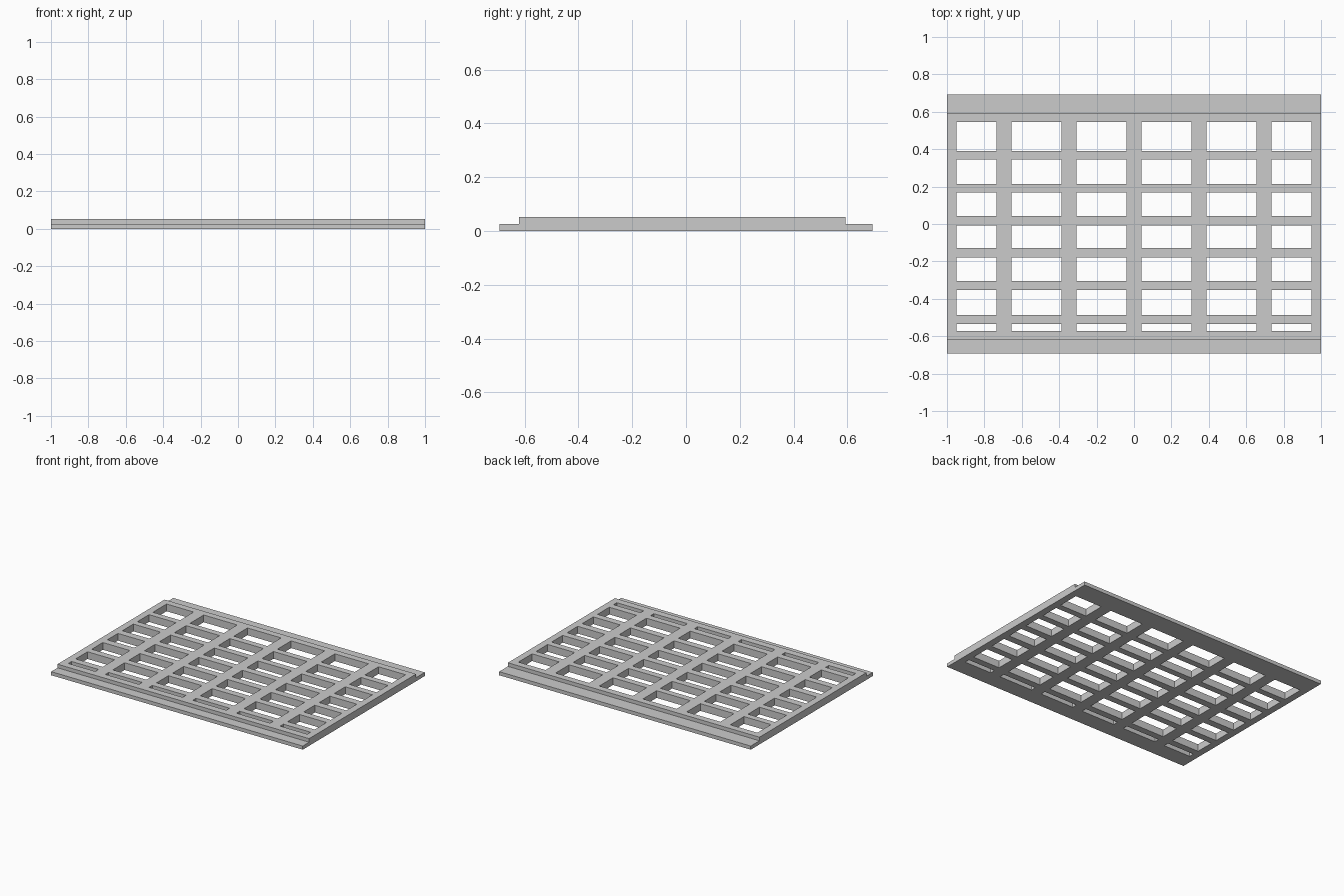
import bpy
import bmesh

cube = bpy.data.objects.get("Cube")
if cube:
    bpy.data.objects.remove(cube, do_unlink=True)

LIP_HEIGHT = 0.026
FULL_HEIGHT = 0.052

# Grid lines across the panel: openings lie between alternate pairs
half = [0.04, 0.307, 0.388, 0.655, 0.735, 0.95, 1.0]
xs = [-x for x in reversed(half)] + half
rows = [(-0.571, -0.534), (-0.486, -0.352), (-0.304, -0.178), (-0.127, -0.007),
        (0.044, 0.169), (0.215, 0.346), (0.391, 0.546)]
front_step, back_step = -0.621, 0.594
ys = [-0.693, front_step] + [y for row in rows for y in row] + [back_step, 0.693]

grey = bpy.data.materials.new("light grey")
grey.use_nodes = True
grey.diffuse_color = (0.6, 0.6, 0.6, 1)
grey.node_tree.nodes["Principled BSDF"].inputs["Base Color"].default_value = (0.6, 0.6, 0.6, 1)


def raise_faces(bm, faces, height, keep):
    """Extrude a connected region upward and return its new top faces."""
    result = bmesh.ops.extrude_face_region(bm, geom=faces, use_keep_orig=keep)["geom"]
    verts = [g for g in result if isinstance(g, bmesh.types.BMVert)]
    bmesh.ops.translate(bm, verts=verts, vec=(0, 0, height))
    return [g for g in result if isinstance(g, bmesh.types.BMFace)]


# Flat sheet with the window openings left out
bm = bmesh.new()
grid = [[bm.verts.new((x, y, 0)) for x in xs] for y in ys]
for j in range(len(ys) - 1):
    for i in range(len(xs) - 1):
        in_row = 2 <= j < len(ys) - 2 and j % 2 == 0
        if in_row and i % 2 == 1:
            continue
        bm.faces.new((grid[j][i], grid[j][i + 1], grid[j + 1][i + 1], grid[j + 1][i]))

# Base thickness everywhere, then the raised lattice between the two lips
top = raise_faces(bm, bm.faces[:], LIP_HEIGHT, True)
lattice = [f for f in top if front_step < f.calc_center_median().y < back_step]
raise_faces(bm, lattice, FULL_HEIGHT - LIP_HEIGHT, False)
loose = [v for v in bm.verts if not v.link_faces]
bmesh.ops.delete(bm, geom=loose, context='VERTS')
bmesh.ops.recalc_face_normals(bm, faces=bm.faces[:])

mesh = bpy.data.meshes.new("lattice_panel")
bm.to_mesh(mesh)
bm.free()
mesh.materials.append(grey)
panel = bpy.data.objects.new("lattice_panel", mesh)
bpy.context.collection.objects.link(panel)
